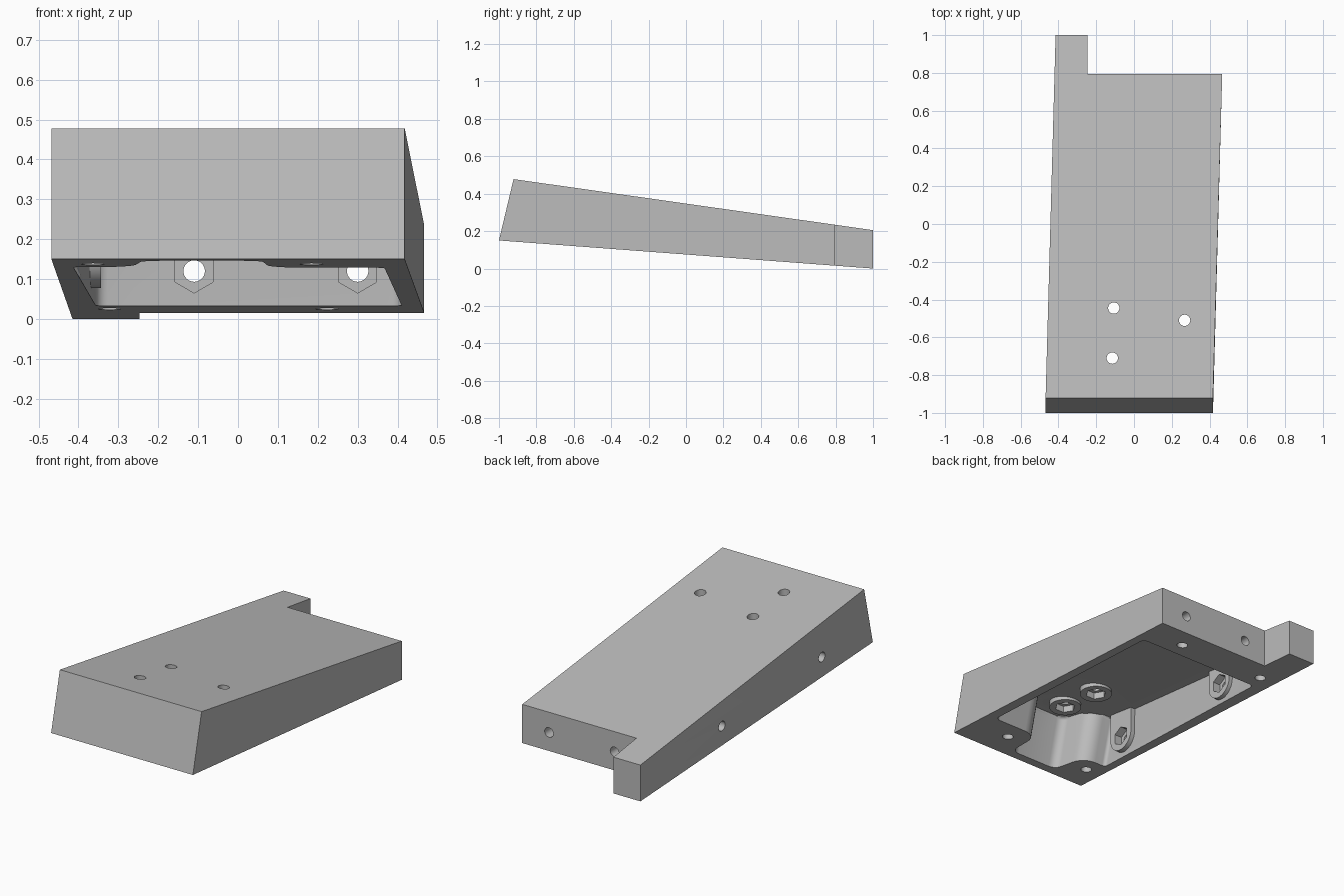
import bpy, bmesh, math
from mathutils import Vector

if "Cube" in bpy.data.objects:
    bpy.data.objects.remove(bpy.data.objects["Cube"])

grey = bpy.data.materials.new("light_grey")
grey.diffuse_color = (0.5, 0.5, 0.5, 1)
grey.use_nodes = True
grey.node_tree.nodes["Principled BSDF"].inputs["Base Color"].default_value = grey.diffuse_color


def z_low(y):
    return 0.075 * (1 - y)


def z_top(y):
    return 0.478 - 0.142 * (y + 0.922)


def to_object(bm, name):
    bmesh.ops.recalc_face_normals(bm, faces=bm.faces)
    mesh = bpy.data.meshes.new(name)
    bm.to_mesh(mesh)
    bm.free()
    mesh.materials.append(grey)
    ob = bpy.data.objects.new(name, mesh)
    bpy.context.collection.objects.link(ob)
    return ob


def loft(name, lower, upper, bevel=0):
    """Closed solid between two matching rings, with rounded upper edges."""
    bm = bmesh.new()
    a = [bm.verts.new(p) for p in lower]
    b = [bm.verts.new(p) for p in upper]
    n = len(a)
    bm.faces.new(a)
    cap = bm.faces.new(b)
    for i in range(n):
        j = (i + 1) % n
        bm.faces.new((a[i], a[j], b[j], b[i]))
    if bevel:
        bmesh.ops.bevel(bm, geom=list(cap.edges), offset=bevel, segments=4,
                        profile=0.5, affect='EDGES')
    return to_object(bm, name)


def rod(name, start, end, radius, sides=32, turn=0.0):
    """Prism with a regular cross-section between two points."""
    start, end = Vector(start), Vector(end)
    axis = (end - start).normalized()
    u = axis.cross(Vector((0, 0, 1)))
    u = u.normalized() if u.length > 0.3 else Vector((1, 0, 0))
    v = axis.cross(u).normalized()
    ring = [radius * (math.cos(t) * u + math.sin(t) * v)
            for t in (turn + 2 * math.pi * i / sides for i in range(sides))]
    return loft(name, [start + r for r in ring], [end + r for r in ring])


def rounded(corners, steps=6):
    """Outline of (x, y, radius) corners with each corner rounded."""
    out = []
    for i, (x, y, r) in enumerate(corners):
        p = Vector((x, y))
        d0 = (Vector(corners[i - 1][:2]) - p).normalized()
        d1 = (Vector(corners[(i + 1) % len(corners)][:2]) - p).normalized()
        half = d0.angle(d1) / 2
        reach = r / math.tan(half)
        centre = p + (d0 + d1).normalized() * (r / math.sin(half))
        s, e = p + d0 * reach - centre, p + d1 * reach - centre
        sweep = s.angle_signed(e)
        for k in range(steps + 1):
            t = -sweep * k / steps
            out.append(centre + Vector((s.x * math.cos(t) - s.y * math.sin(t),
                                        s.x * math.sin(t) + s.y * math.cos(t))))
    return out


def combine(target, tool, operation):
    mod = target.modifiers.new("combine", 'BOOLEAN')
    mod.operation, mod.solver, mod.object = operation, 'EXACT', tool
    bpy.context.view_layer.objects.active = target
    bpy.ops.object.modifier_apply(modifier=mod.name)
    bpy.data.objects.remove(tool)


# Wedge body with leaning front face and a tab at the back left
plan = [(-0.468, -1), (0.418, -1), (0.467, 0.795),
        (-0.247, 0.795), (-0.247, 1), (-0.415, 1)]
lower = [(x, y, z_low(y)) for x, y in plan]
upper = []
for x, y in plan:
    yt = -0.922 if y == -1 else y
    upper.append((x, yt, z_top(yt)))
body = loft("wedge_body", lower, upper)

# Hollow underside, stepping around the two front screw posts
outline = rounded([(0.367, -0.715, 0.03), (0.411, 0.57, 0.03), (-0.356, 0.57, 0.03),
                   (-0.413, -0.735, 0.02), (-0.265, -0.735, 0.09), (-0.24, -0.945, 0.05),
                   (0.06, -0.945, 0.05), (0.08, -0.715, 0.09)])
low_ring, top_ring = [], []
for x, y in outline:
    lean = 0.24 * max(0, min(1, (-0.6 - y) / 0.1))
    zb = z_low(y) - 0.03
    yt = y + lean * 0.29
    low_ring.append((x, y - lean * 0.03, zb))
    top_ring.append((x, yt, z_top(yt) - 0.045))
hollow = loft("hollow", low_ring, top_ring, 0.018)

# Bosses are left standing inside the hollow
top_holes = [(-0.107, -0.445), (0.268, -0.51), (-0.115, -0.71)]
side_holes = [(0.30, 0.163, -0.343, 0.27), (-0.56, 0.231, -0.377, 0.39)]
for x, y in top_holes:
    z = z_top(y)
    combine(hollow, rod("top_boss", (x, y, z - 0.072), (x, y, z + 0.1), 0.085), 'DIFFERENCE')
for y, z, x, z_end in side_holes:
    arc = [(y + 0.085 * math.cos(t), z + 0.085 * math.sin(t))
           for t in (math.pi + math.pi * i / 16 for i in range(17))]
    arc += [(y + 0.085, z_end + 0.1), (y - 0.085, z_end + 0.1)]
    combine(hollow, loft("side_boss", [(x - 0.2, a, b) for a, b in arc],
                         [(x, a, b) for a, b in arc]), 'DIFFERENCE')
combine(body, hollow, 'DIFFERENCE')

# Bolt holes with hexagonal nut pockets: top, left side, back
for x, y in top_holes:
    z = z_top(y)
    combine(body, rod("bolt_hole", (x, y, z - 0.15), (x, y, z + 0.1), 0.03), 'DIFFERENCE')
    combine(body, rod("nut_pocket", (x, y, z - 0.15), (x, y, z - 0.035), 0.055, 6), 'DIFFERENCE')
for y, z, x, _ in side_holes:
    combine(body, rod("bolt_hole", (-0.6, y, z), (x + 0.05, y, z), 0.027), 'DIFFERENCE')
    combine(body, rod("nut_pocket", (x - 0.045, y, z), (x + 0.05, y, z), 0.055, 6, math.pi / 2),
            'DIFFERENCE')
for x in (-0.11, 0.30):
    combine(body, rod("bolt_hole", (x, 0.5, 0.12), (x, 0.9, 0.12), 0.027), 'DIFFERENCE')
    combine(body, rod("nut_pocket", (x, 0.5, 0.12), (x, 0.66, 0.12), 0.055, 6, math.pi / 2),
            'DIFFERENCE')

# Blind screw holes in the bottom rim
for x, y in [(-0.364, -0.835), (0.184, -0.835), (-0.322, 0.665), (0.223, 0.665)]:
    z = z_low(y)
    combine(body, rod("screw_hole", (x, y, z - 0.05), (x, y + 0.01, z + 0.14), 0.029), 'DIFFERENCE')

bpy.ops.object.select_all(action='DESELECT')
body.select_set(True)
bpy.context.view_layer.objects.active = body
bpy.ops.object.shade_smooth_by_angle(angle=math.radians(30))
